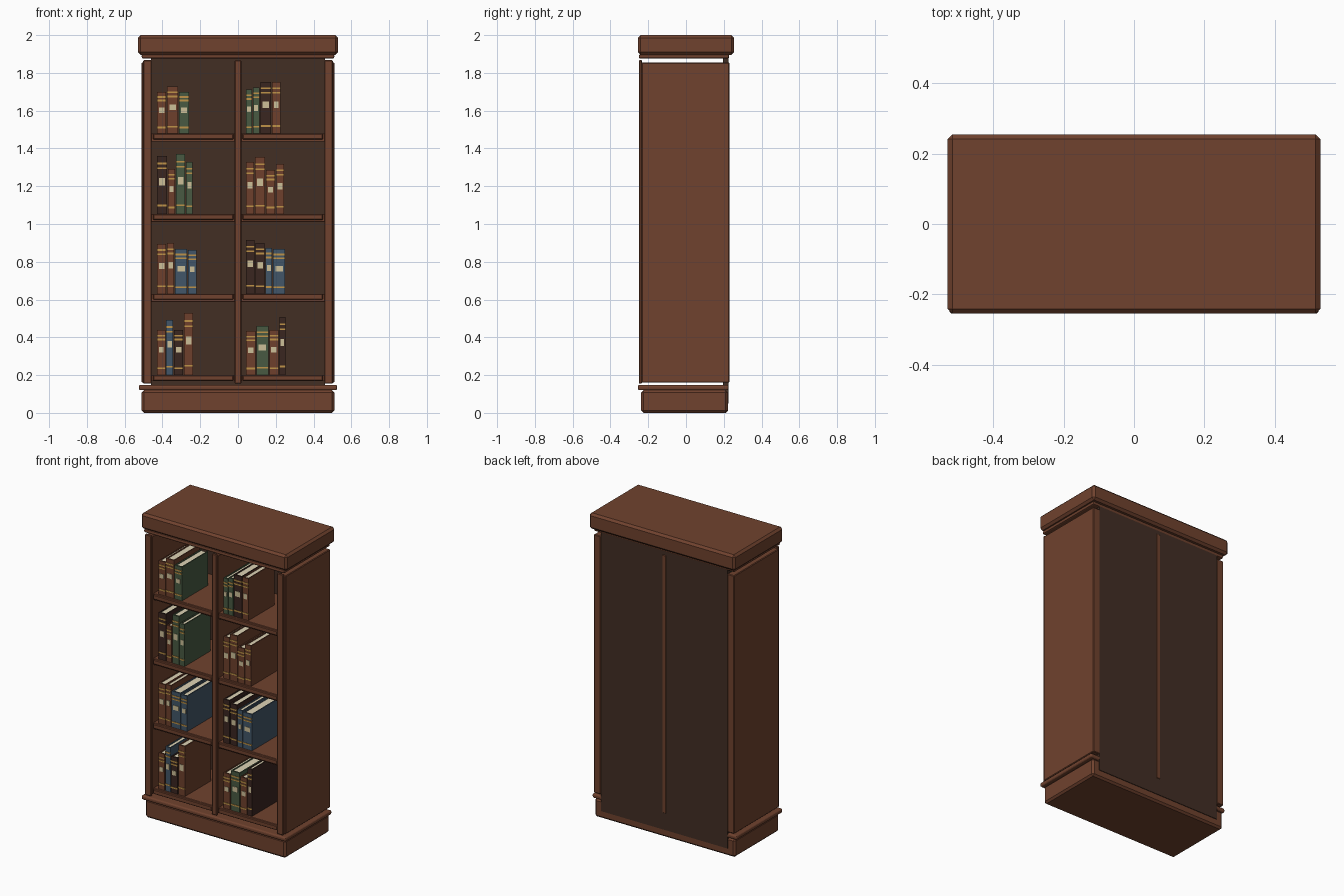
import bpy, bmesh

if "Cube" in bpy.data.objects:
    bpy.data.objects.remove(bpy.data.objects["Cube"])


def lin(c):
    c /= 255
    return c / 12.92 if c <= 0.04045 else ((c + 0.055) / 1.055) ** 2.4


def material(name, r, g, b):
    m = bpy.data.materials.new(name)
    m.diffuse_color = (lin(r), lin(g), lin(b), 1)
    m.use_nodes = True
    m.node_tree.nodes["Principled BSDF"].inputs["Base Color"].default_value = m.diffuse_color
    return m


WOOD = material("wood", 112, 66, 46)
BACK = material("dark back wood", 66, 46, 36)
GOLD = material("gold", 192, 148, 72)
LABEL = material("cream label", 206, 192, 152)
PAGES = material("page paper", 222, 212, 182)
COVERS = {
    "r": material("brown leather", 110, 64, 44),
    "d": material("dark leather", 58, 38, 32),
    "g": material("green cloth", 72, 90, 66),
    "b": material("blue cloth", 66, 86, 104),
}


def add_box(bm, x, y, z, mat=0):
    """Box from (min, max) pairs."""
    v = [bm.verts.new((i, j, k)) for i in x for j in y for k in z]
    for f in ((0, 1, 3, 2), (4, 6, 7, 5), (0, 4, 5, 1), (2, 3, 7, 6), (0, 2, 6, 4), (1, 5, 7, 3)):
        bm.faces.new([v[i] for i in f]).material_index = mat


def finish(name, bm, mats, bevel=0, segments=1):
    bmesh.ops.recalc_face_normals(bm, faces=bm.faces)
    me = bpy.data.meshes.new(name)
    bm.to_mesh(me)
    bm.free()
    for m in mats:
        me.materials.append(m)
    ob = bpy.data.objects.new(name, me)
    bpy.context.collection.objects.link(ob)
    if bevel:
        mod = ob.modifiers.new("bevel", "BEVEL")
        mod.width, mod.segments = bevel, segments
    return ob


def part(name, x, y, z, bevel=0.004, mat=WOOD, segments=1):
    bm = bmesh.new()
    add_box(bm, x, y, z)
    return finish(name, bm, [mat], bevel, segments)


# Plinth, base moulding, top moulding and cornice
part("plinth", (-0.51, 0.51), (-0.237, 0.222), (0, 0.12), 0.012)
part("base_moulding", (-0.525, 0.525), (-0.255, 0.225), (0.12, 0.148), 0.01, segments=3)
part("top_moulding", (-0.51, 0.51), (-0.25, 0.228), (1.876, 1.898), 0.008, segments=2)
part("cornice", (-0.53, 0.53), (-0.255, 0.255), (1.896, 2.0), 0.014)

# Back panel and centre divider
part("back_panel", (-0.46, 0.46), (0.195, 0.226), (0.05, 1.88), 0, BACK)
part("centre_divider", (-0.015, 0.015), (-0.235, 0.229), (0.16, 1.855))
part("centre_stile", (-0.018, 0.018), (-0.247, -0.233), (0.155, 1.867))

# Sides and front stiles
for s, side in ((-1, "left"), (1, "right")):
    part(side + "_side", sorted((s * 0.46, s * 0.51)), (-0.235, 0.229), (0.16, 1.855))
    part(side + "_stile", sorted((s * 0.457, s * 0.502)), (-0.25, -0.235), (0.155, 1.867))

# Shelves with a nosing strip along the front edge
SHELF_TOPS = (1.478, 1.052, 0.63, 0.2)
for row, top in enumerate(SHELF_TOPS):
    for s, side in ((-1, "left"), (1, "right")):
        low = max(top - 0.042, 0.168)
        part(f"{side}_shelf_{row + 1}", sorted((s * 0.015, s * 0.46)), (-0.222, 0.195), (low, top), 0.002)
        part(f"{side}_shelf_nosing_{row + 1}", sorted((s * 0.024, s * 0.45)), (-0.238, -0.22),
             (max(top - 0.03, low), top), 0.004)


def book(name, x0, z0, w, h, cover):
    x1, z1, y0, y1, t = x0 + w, z0 + h, -0.212, 0.06, 0.007
    bm = bmesh.new()
    # Spine and two boards, with the page block set in between
    add_box(bm, (x0, x1), (y0, y0 + 0.01), (z0, z1))
    add_box(bm, (x0, x0 + t), (y0 + 0.01, y1), (z0, z1))
    add_box(bm, (x1 - t, x1), (y0 + 0.01, y1), (z0, z1))
    add_box(bm, (x0 + t, x1 - t), (y0 + 0.01, y1 - 0.006), (z0 + 0.004, z1 - 0.005), 3)
    # Gold bands and the label plate on the spine
    for f in (0.15, 0.79, 0.875):
        zc = z0 + h * f
        add_box(bm, (x0, x1), (y0 - 0.003, y0), (zc - 0.0045, zc + 0.0045), 1)
    zc, m = z0 + h * 0.56, w * 0.2
    add_box(bm, (x0 + m, x1 - m), (y0 - 0.003, y0), (zc - 0.062 * h, zc + 0.062 * h), 2)
    finish(name, bm, [COVERS[cover], GOLD, LABEL, PAGES])


# Books per compartment: covers, then (width, height) of each
BOOKS = {
    (0, 0): ("rrg", ((0.048, 0.222), (0.058, 0.25), (0.053, 0.222))),
    (0, 1): ("ggdr", ((0.032, 0.233), (0.034, 0.244), (0.058, 0.275), (0.043, 0.275))),
    (1, 0): ("drgg", ((0.053, 0.307), (0.037, 0.238), (0.048, 0.318), (0.035, 0.275))),
    (1, 1): ("rrrr", ((0.043, 0.275), (0.053, 0.302), (0.048, 0.233), (0.043, 0.265))),
    (2, 0): ("rrbb", ((0.048, 0.265), (0.037, 0.27), (0.064, 0.238), (0.043, 0.233))),
    (2, 1): ("ddbb", ((0.046, 0.286), (0.048, 0.27), (0.035, 0.244), (0.064, 0.238))),
    (3, 0): ("rbdr", ((0.043, 0.238), (0.037, 0.291), (0.048, 0.238), (0.048, 0.328))),
    (3, 1): ("rgrd", ((0.05, 0.233), (0.064, 0.26), (0.048, 0.238), (0.032, 0.307))),
}
for (row, col), (covers, sizes) in BOOKS.items():
    x = 0.042 if col else -0.428
    for i, (c, (w, h)) in enumerate(zip(covers, sizes)):
        book(f"book_{row + 1}_{'right' if col else 'left'}_{i + 1}", x, SHELF_TOPS[row], w, h, c)
        x += w + 0.005
